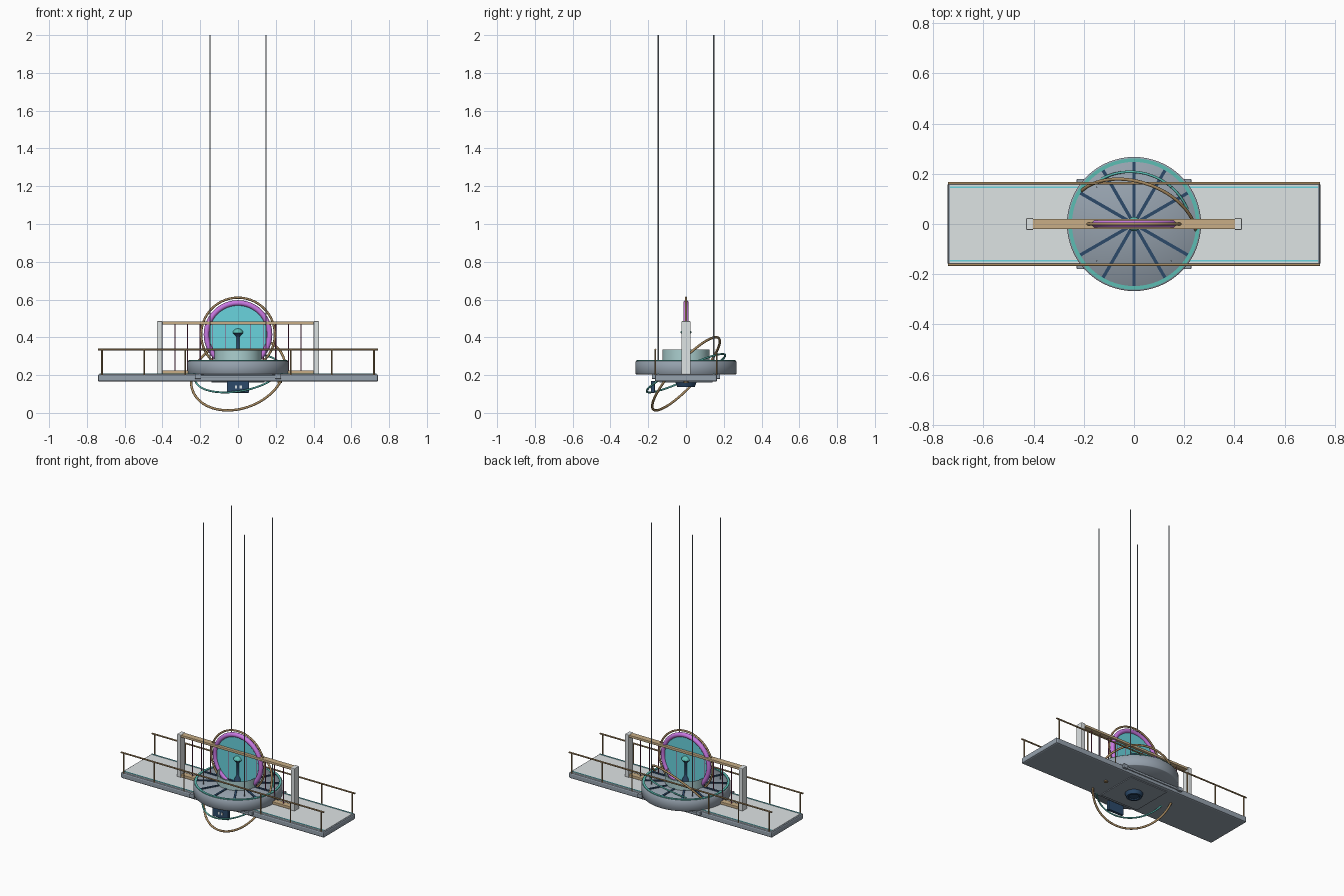
import bpy, bmesh, math
from mathutils import Vector, Matrix

if "Cube" in bpy.data.objects:
    bpy.data.objects.remove(bpy.data.objects["Cube"])


def srgb(*c):
    return tuple((v / 255 / 12.92) if v < 11 else ((v / 255 + 0.055) / 1.055) ** 2.4 for v in c) + (1,)


def material(name, *c):
    m = bpy.data.materials.new(name)
    m.diffuse_color = srgb(*c)
    m.use_nodes = True
    m.node_tree.nodes["Principled BSDF"].inputs["Base Color"].default_value = m.diffuse_color
    return m


LIGHT = material("light stone", 222, 227, 228)
SLATE = material("slate grey", 150, 162, 174)
NAVY = material("navy metal", 44, 74, 106)
TAN = material("tan brass", 200, 174, 134)
BRONZE = material("bronze", 165, 136, 95)
PURPLE = material("purple", 200, 120, 225)
CYAN = material("cyan glow", 106, 212, 222)
TEAL = material("teal", 92, 190, 180)
PALE = material("pale teal", 172, 208, 208)
CRIMSON = material("crimson", 150, 65, 110)


def finish(name, bm, mat, smooth=False, bevel=0):
    me = bpy.data.meshes.new(name)
    bm.to_mesh(me)
    bm.free()
    me.materials.append(mat)
    ob = bpy.data.objects.new(name, me)
    bpy.context.collection.objects.link(ob)
    if smooth:
        bpy.context.view_layer.objects.active = ob
        ob.select_set(True)
        bpy.ops.object.shade_smooth_by_angle(angle=math.radians(46))
        ob.select_set(False)
    if bevel:
        mod = ob.modifiers.new("bevel", 'BEVEL')
        mod.width, mod.segments = bevel, 2
    return ob


def box(name, mat, x, y, z, bevel=0):
    """Box from (min, max) ranges."""
    bm = bmesh.new()
    size = [r[1] - r[0] for r in (x, y, z)]
    mid = [(r[1] + r[0]) / 2 for r in (x, y, z)]
    bmesh.ops.create_cube(bm, size=1, matrix=Matrix.Translation(mid) @ Matrix.Diagonal((*size, 1)))
    return finish(name, bm, mat, False, bevel)


def rod(name, mat, a, b, r, sides=12):
    a, b = Vector(a), Vector(b)
    d = b - a
    bm = bmesh.new()
    bmesh.ops.create_cone(bm, cap_ends=True, segments=sides, radius1=r, radius2=r, depth=d.length,
                          matrix=Matrix.Translation((a + b) / 2) @ d.to_track_quat('Z', 'Y').to_matrix().to_4x4())
    return finish(name, bm, mat, True)


def lathe(name, mat, profile, n=64, closed=False):
    """Spin (radius, z) points around the z axis."""
    bm = bmesh.new()
    vs = [bm.verts.new((r, 0, z)) for r, z in profile]
    es = [bm.edges.new(p) for p in zip(vs, vs[1:] + (vs[:1] if closed else []))]
    bmesh.ops.spin(bm, geom=vs + es, cent=(0, 0, 0), axis=(0, 0, 1), angle=2 * math.pi, steps=n)
    bmesh.ops.remove_doubles(bm, verts=bm.verts, dist=1e-5)
    bmesh.ops.recalc_face_normals(bm, faces=bm.faces)
    return finish(name, bm, mat, True)


def ring(name, mat, centre, normal, radius, tube, n=72):
    prof = [(radius + tube * math.cos(a), tube * math.sin(a)) for a in (i * math.pi / 6 for i in range(12))]
    ob = lathe(name, mat, prof, n, True)
    ob.data.transform(Matrix.Translation(centre) @ Vector(normal).to_track_quat('Z', 'Y').to_matrix().to_4x4())
    return ob


# Bridge deck with light walking surface and edge strips
box("deck", SLATE, (-.742, .742), (-.165, .165), (.165, .204), .009)
box("deck_surface", LIGHT, (-.733, .733), (-.156, .156), (.200, .206))
for s in (-1, 1):
    box("glow_strip", CYAN, (-.733, .733), (s * .147 - .003, s * .147 + .003), (.204, .209))

# Square cradle under the disc, with corner lugs
box("cradle_plate", SLATE, (-.20, .20), (-.172, .172), (.185, .2), .003)
for sx in (-1, 1):
    for sy in (-1, 1):
        box("cradle_lug", SLATE, (sx * .212 - .016, sx * .212 + .016), (sy * .17 - .01, sy * .17 + .01), (.18, .206), .003)

# Railings
for s in (-1, 1):
    y = s * .162
    rod("handrail", BRONZE, (-.74, y, .335), (.74, y, .335), .005)
    for x in (.72, .497, .28):
        for sx in (-1, 1):
            rod("rail_post", BRONZE, (sx * x, y, .2), (sx * x, y, .335), .004)

# Round dais with rim band and radial spokes
lathe("dais", SLATE, [(0, .204), (.264, .204), (.267, .207), (.267, .272), (.264, .275), (0, .275)])
lathe("dais_rim", TEAL, [(.247, .274), (.247, .280), (.261, .280), (.261, .274)], 64, True)
for i in range(12):
    spoke = box("spoke", NAVY, (.008, .248), (-.0065, .0065), (.273, .280))
    spoke.data.transform(Matrix.Rotation(i * math.pi / 6, 4, 'Z'))
lathe("glow_wall", PALE, [(.125, .276), (.125, .335)])

# Rectangular gate frame with hanging strings
for s in (-1, 1):
    box("gate_post", LIGHT, (s * .415 - .014, s * .415 + .014), (-.024, .024), (.204, .486), .004)
box("gate_lintel", TAN, (-.405, .405), (-.02, .02), (.468, .484), .003)
box("gate_sill", TAN, (-.405, .405), (-.02, .02), (.206, .224), .003)
for i in range(1, 6):
    for s in (-1, 1):
        rod("gate_string", CRIMSON, (s * i * .0667, 0, .222), (s * i * .0667, 0, .47), .003)

# Portal: disc, purple ring, outer ring
hub = (0, 0, .415)
rod("portal_disc", CYAN, (0, -.0025, .415), (0, .0025, .415), .16, 64)
ring("portal_ring", PURPLE, hub, (0, 1, 0), .167, .0145)
ring("portal_outer_ring", BRONZE, hub, (0, 1, 0), .195, .006)

# Central console with a glowing cap
lathe("console", NAVY, [(0, .276), (.022, .276), (.02, .30), (.008, .32), (.008, .40), (.016, .412),
                        (.028, .424), (0, .424)], 24)
lathe("console_cap", TEAL, [(0, .424), (.028, .424), (.028, .430), (.014, .444), (0, .448)], 24)

# Tilted orbit rings around the dais
ring("large_orbit_ring", BRONZE, (0, 0, .207), (-.245, -.716, .655), .256, .0065)
ring("small_orbit_ring", TEAL, (0, 0, .21), (-.15, -.42, .90), .229, .005)

# Underside plate, hub and front control panel
box("under_plate", SLATE, (-.14, .14), (-.14, .14), (.160, .167))
lathe("under_hub", NAVY, [(0, .142), (.03, .142), (.034, .136), (.046, .136), (.058, .168), (0, .168)], 24)
rod("under_stud", BRONZE, (.22, 0, .158), (.22, 0, .168), .012)
box("control_panel", NAVY, (-.058, .058), (-.185, -.165), (.106, .17), .003)
for x in (-.01, .014):
    box("panel_light", LIGHT, (x - .006, x + .006), (-.188, -.184), (.13, .146))

# Suspension ropes
for sx in (-1, 1):
    for sy in (-1, 1):
        rod("suspension_rope", SLATE, (sx * .149, sy * .147, .2), (sx * .149, sy * .147, 2), .003)
